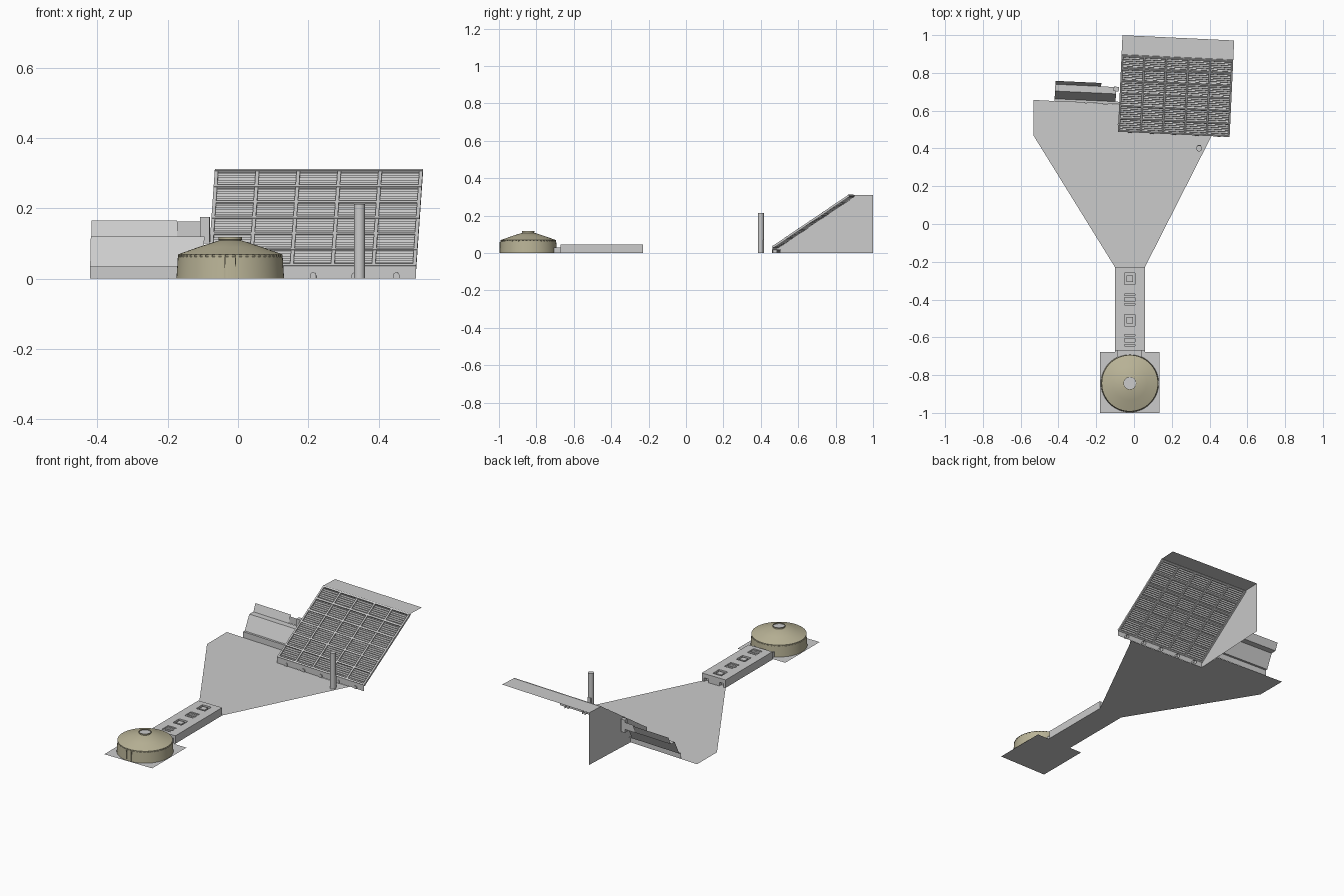
import bpy, bmesh, math
from mathutils import Matrix, Vector

if "Cube" in bpy.data.objects:
    bpy.data.objects.remove(bpy.data.objects["Cube"])


def material(name, rgb):
    m = bpy.data.materials.new(name)
    m.use_nodes = True
    m.diffuse_color = (*rgb, 1)
    m.node_tree.nodes["Principled BSDF"].inputs["Base Color"].default_value = (*rgb, 1)
    return m


GREY = material("light grey", (0.60, 0.60, 0.60))
TAN = material("tan", (0.49, 0.455, 0.31))

# Slightly turned frame shared by the sloped array and the stepped building
TURN = Matrix.Translation((-0.085, 0.49, 0)) @ Matrix.Rotation(math.radians(-2.7), 4, "Z")
HERE = Matrix.Identity(4)


def finish(name, bm, mats, matrix=HERE):
    mesh = bpy.data.meshes.new(name)
    bm.to_mesh(mesh)
    bm.free()
    ob = bpy.data.objects.new(name, mesh)
    bpy.context.collection.objects.link(ob)
    for m in mats:
        mesh.materials.append(m)
    ob.matrix_world = matrix
    return ob


def quad(bm, points):
    return bm.faces.new([bm.verts.new(p) for p in points])


def weld(bm):
    bmesh.ops.remove_doubles(bm, verts=bm.verts[:], dist=0.0001)


def add_box(bm, x0, x1, y0, y1, z0, z1, place=Vector):
    corners = [place((x, y, z)) for x in (x0, x1) for y in (y0, y1) for z in (z0, z1)]
    v = [bm.verts.new(c) for c in corners]
    faces = [bm.faces.new([v[i] for i in f]) for f in (
        (0, 1, 3, 2), (4, 6, 7, 5), (0, 4, 5, 1), (2, 3, 7, 6), (0, 2, 6, 4), (1, 5, 7, 3))]
    bmesh.ops.recalc_face_normals(bm, faces=faces)


def box(name, mat, *size, matrix=HERE):
    bm = bmesh.new()
    add_box(bm, *size)
    return finish(name, bm, [mat], matrix)


def sheet(name, mat, points, matrix=HERE):
    bm = bmesh.new()
    quad(bm, points)
    return finish(name, bm, [mat], matrix)


def lathe(name, profile, mats, centre, sides):
    """Revolve a profile and close its end with a disc in the last material."""
    bm = bmesh.new()
    rings = []
    for r, z in profile:
        rings.append([bm.verts.new((r * math.cos(a), r * math.sin(a), z))
                      for a in (math.tau * i / sides for i in range(sides))])
    for low, high in zip(rings, rings[1:]):
        for i in range(sides):
            j = (i + 1) % sides
            bm.faces.new((low[i], low[j], high[j], high[i]))
    bm.faces.new(rings[-1]).material_index = len(mats) - 1
    ob = finish(name, bm, mats, Matrix.Translation(centre))
    bpy.context.view_layer.objects.active = ob
    ob.select_set(True)
    bpy.ops.object.shade_smooth_by_angle(angle=math.radians(25))
    ob.select_set(False)
    return ob


# Ground plate
sheet("ground_plate", GREY, [(x, y, 0) for x, y in (
    (-0.18, -1), (0.135, -1), (0.135, -0.677), (0.057, -0.677), (0.057, -0.23), (0.41, 0.465),
    (-0.085, 0.49), (-0.079, 0.632), (-0.533, 0.657), (-0.533, 0.47), (-0.10, -0.23),
    (-0.10, -0.677), (-0.18, -0.677))])

# Round hall: wall, conical roof, row of small blocks under the eaves, hollow cap
HALL = Vector((-0.022, -0.843, 0))
lathe("round_hall", [(0.153, 0), (0.149, 0.062), (0.146, 0.063), (0.146, 0.068),
                     (0.149, 0.069), (0.09, 0.09), (0.034, 0.108)], [TAN], HALL, 64)
bm = bmesh.new()
for i in range(48):
    spin = Matrix.Rotation(math.tau * i / 48, 3, "Z")
    add_box(bm, 0.143, 0.1485, -0.005, 0.005, 0.062, 0.069,
            lambda p, s=spin: HALL + s @ Vector(p))
finish("eaves_blocks", bm, [TAN])
lathe("roof_cap", [(0.030, 0.104), (0.030, 0.110), (0.034, 0.111), (0.034, 0.118),
                   (0.032, 0.118), (0.032, 0.112)], [TAN, GREY], HALL, 32)
for i, x in enumerate((-0.038, -0.007)):
    box("door_post_%d" % i, TAN, x - 0.002, x + 0.002, -0.997, -0.98, 0, 0.06)

# Corridor with four sunken skylights and two openings in its back end
corridor = box("corridor", GREY, -0.10, 0.057, -0.67, -0.23, 0, 0.047)
cut = bmesh.new()
CENTRES = (-0.29, -0.40, -0.51, -0.615)
for y in CENTRES:
    add_box(cut, -0.051, 0.006, y - 0.03, y + 0.03, 0.036, 0.06)
for x in (-0.072, 0.027):
    add_box(cut, x - 0.014, x + 0.014, -0.25, -0.2, -0.01, 0.022)
cutter = finish("skylight_cutter", cut, [GREY])
cutter.hide_render = True
cutter.hide_viewport = True
mod = corridor.modifiers.new("skylights", "BOOLEAN")
mod.operation = "DIFFERENCE"
mod.solver = "EXACT"
mod.object = cutter
bm = bmesh.new()
for i, y in enumerate(CENTRES):
    if i % 2:
        for dy in (-0.016, 0.016):
            add_box(bm, -0.05, 0.005, y + dy - 0.006, y + dy + 0.006, 0.036, 0.045)
    else:
        add_box(bm, -0.04, -0.005, y - 0.017, y + 0.017, 0.036, 0.045)
finish("skylight_fittings", bm, [GREY])
box("corridor_neck", GREY, -0.088, 0.043, -0.72, -0.67, 0, 0.03)

# Sloped array: frame bars and louvred slats
WIDTH, COLS, ROWS, SLATS = 0.592, 5, 6, 7
EDGE = 0.408
LOW, HIGH = Vector((0, 0, 0.035)), Vector((0, EDGE, 0.31))
RUN = (HIGH - LOW).length
UP = (HIGH - LOW) / RUN
OUT = Vector((1, 0, 0)).cross(UP)


def on_slope(p):
    return LOW + Vector((p[0], 0, 0)) + UP * p[1] + OUT * p[2]


bm = bmesh.new()
BAR = 0.005
for i in range(COLS + 1):
    x = BAR + i * (WIDTH - 2 * BAR) / COLS
    add_box(bm, x - BAR, x + BAR, 0, RUN, -0.009, 0.002, on_slope)
for i in range(ROWS + 1):
    s = BAR + i * (RUN - 2 * BAR) / ROWS
    add_box(bm, 0, WIDTH, s - BAR, s + BAR, -0.008, 0.003, on_slope)
finish("array_frame", bm, [GREY], TURN)

bm = bmesh.new()
step = RUN / (ROWS * SLATS)
for i in range(ROWS * SLATS):
    s = i * step
    a, b, c = [[on_slope((x, t, n)) for x in (0.002, WIDTH - 0.002)]
               for t, n in ((s, -0.007), (s + step * 0.6, 0.0), (s + step, -0.007))]
    quad(bm, (a[0], a[1], b[1], b[0]))
    quad(bm, (b[0], b[1], c[1], c[0]))
weld(bm)
finish("array_slats", bm, [GREY], TURN)

# Array top ledge, side wall and low front wall with vents
sheet("array_ledge", GREY, [(0, EDGE, 0.31), (WIDTH, EDGE, 0.31),
                            (WIDTH, 0.51, 0.31), (0, 0.51, 0.31)], TURN)
sheet("array_side_wall", GREY, [(0, 0, 0), (0, 0, 0.035), (0, EDGE, 0.31),
                                (0, 0.51, 0.31), (0, 0.51, 0)], TURN)
sheet("array_front_wall", GREY, [(0, 0, 0), (WIDTH, 0, 0), (WIDTH, 0, 0.035), (0, 0, 0.035)], TURN)
bm = bmesh.new()
for i in range(COLS):
    x = 0.062 + i * WIDTH / COLS
    arch = [(x + 0.009 * math.cos(a), 0.009 + 0.009 * math.sin(a))
            for a in (math.pi * k / 8 for k in range(9))]
    arch = [(x + 0.009, 0)] + arch + [(x - 0.009, 0)]
    quad(bm, [(px, -0.005, pz) for px, pz in reversed(arch)])
    for (ax, az), (bx, bz) in zip(arch, arch[1:]):
        quad(bm, ((ax, -0.005, az), (ax, 0.02, az), (bx, 0.02, bz), (bx, -0.005, bz)))
weld(bm)
bmesh.ops.recalc_face_normals(bm, faces=bm.faces[:])
finish("front_vents", bm, [GREY], TURN)

# Stepped building: folded sheet of front walls and ledges
bm = bmesh.new()
FOLDS = [(0.144, 0), (0.144, 0.035), (0.157, 0.035), (0.198, 0.12), (0.234, 0.12), (0.252, 0.165)]
RIGHT_ENDS = (0, 0, -0.02, -0.02, -0.10)
for (y0, z0), (y1, z1), x in zip(FOLDS, FOLDS[1:], RIGHT_ENDS):
    quad(bm, ((-0.343, y0, z0), (x, y0, z0), (x, y1, z1), (-0.343, y1, z1)))
quad(bm, ((-0.10, 0.236, 0.12), (-0.02, 0.236, 0.12), (-0.02, 0.236, 0.162), (-0.10, 0.236, 0.162)))
finish("stepped_building", bm, [GREY], TURN)
box("stair_box", GREY, -0.033, -0.006, 0.212, 0.236, 0.10, 0.175, matrix=TURN)

# Chimney post
lathe("chimney_post", [(0.016, 0), (0.016, 0.213)], [GREY], (0.345, 0.40, 0), 24)
box("post_base_box", GREY, 0.335, 0.355, 0.405, 0.418, 0, 0.07)
